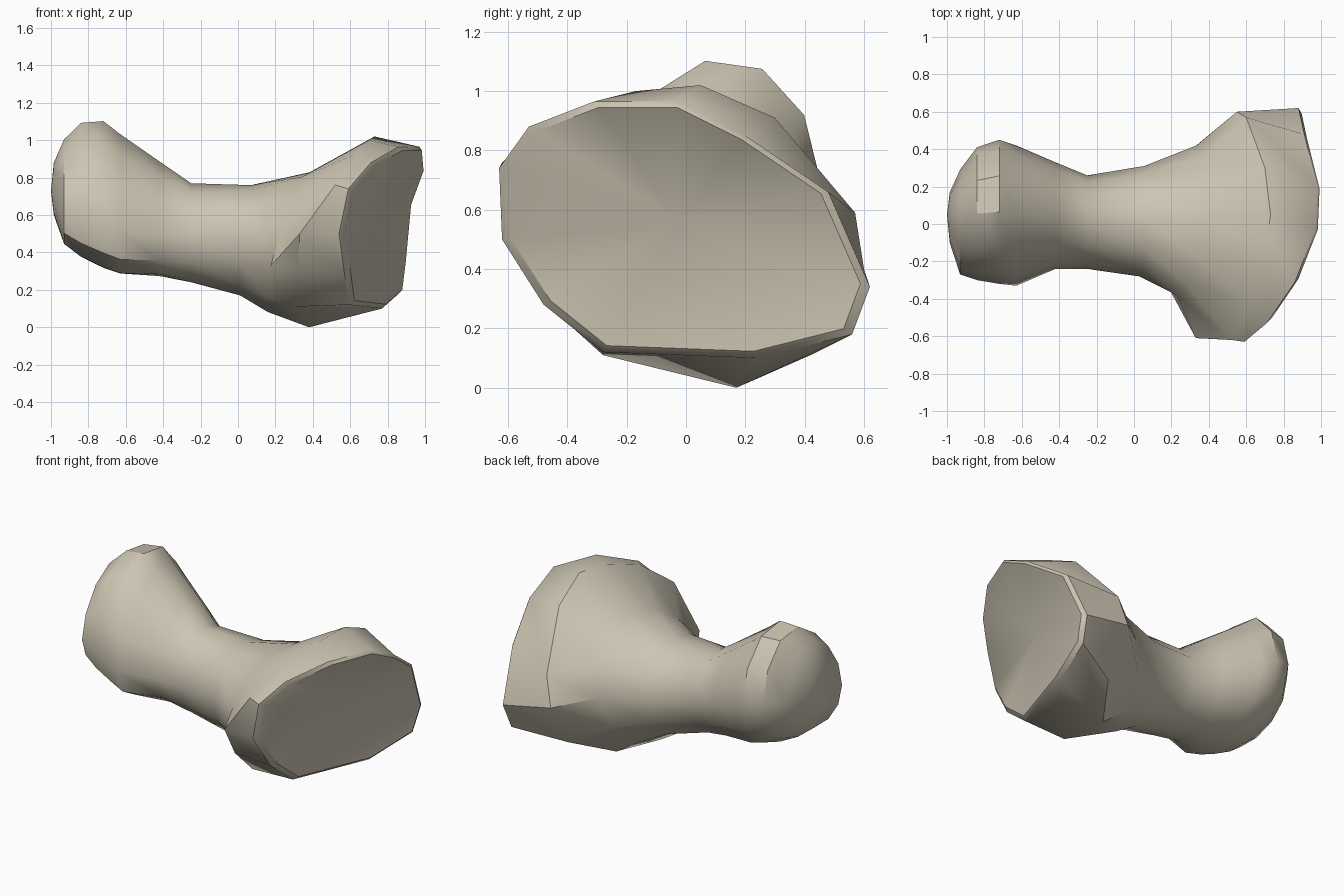
import bpy
import bmesh
from math import cos, sin, tau
from mathutils import Vector

SIDES = 12

default_cube = bpy.data.objects.get("Cube")
if default_cube:
    bpy.data.objects.remove(default_cube, do_unlink=True)


def make_material(name, colour):
    material = bpy.data.materials.new(name)
    material.use_nodes = True
    material.diffuse_color = (*colour, 1)
    shader = material.node_tree.nodes["Principled BSDF"]
    shader.inputs["Base Color"].default_value = (*colour, 1)
    shader.inputs["Roughness"].default_value = 0.8
    return material


def section(x, front, back, low, high, lean, slant_y=0, slant_z=0):
    """Oval cross-section, leaning most at its front, with an optional slant."""
    centre_y, radius_y = (front + back) / 2, (back - front) / 2
    centre_z, radius_z = (low + high) / 2, (high - low) / 2
    points = []
    for i in range(SIDES):
        angle = tau * i / SIDES
        dy = radius_y * cos(angle)
        dz = radius_z * sin(angle + lean * (1 - cos(angle)) / 2)
        points.append(Vector((x + slant_y * dy + slant_z * dz,
                              centre_y + dy, centre_z + dz)))
    return points


def loft(name, rings, start_tip, end_tip, material):
    """Skin the rings and close both ends with a fan."""
    bm = bmesh.new()
    loops = [[bm.verts.new(point) for point in ring] for ring in rings]
    for near, far in zip(loops, loops[1:]):
        for i in range(SIDES):
            j = (i + 1) % SIDES
            bm.faces.new((near[i], near[j], far[j], far[i]))
    for loop, tip in ((loops[0], start_tip), (loops[-1], end_tip)):
        apex = bm.verts.new(tip)
        for i in range(SIDES):
            bm.faces.new((loop[i], loop[(i + 1) % SIDES], apex))
    bmesh.ops.recalc_face_normals(bm, faces=bm.faces)
    mesh = bpy.data.meshes.new(name)
    bm.to_mesh(mesh)
    bm.free()
    mesh.materials.append(material)
    obj = bpy.data.objects.new(name, mesh)
    bpy.context.collection.objects.link(obj)
    bpy.context.view_layer.objects.active = obj
    obj.select_set(True)
    bpy.ops.object.shade_smooth_by_angle(angle=0.65)
    obj.select_set(False)
    return obj


bone_material = make_material("pale bone", (0.61, 0.56, 0.45))

# Rounded knob, narrow shaft and neck
rings = [
    section(-0.985, -0.10, 0.17, 0.60, 0.88, 0.2),
    section(-0.93, -0.27, 0.29, 0.44, 1.01, 0.4),
    section(-0.84, -0.30, 0.41, 0.37, 1.10, 0.4),
    section(-0.72, -0.32, 0.45, 0.31, 1.11, 0.4),
    section(-0.63, -0.33, 0.42, 0.28, 1.04, 0.4),
    section(-0.42, -0.24, 0.33, 0.27, 0.89, 0.3),
    section(-0.25, -0.24, 0.26, 0.24, 0.77, 0.1),
    section(0.04, -0.28, 0.31, 0.17, 0.76, -0.1, 0.05, 0.1),
    section(0.27, -0.38, 0.42, 0.08, 0.83, -0.2, 0.16, 0.3),
]

# Widest part of the flared head
flare = [Vector(p) for p in (
    (0.55, 0.6, 0.4), (0.6, 0.57, 0.59), (0.7, 0.3, 0.91),
    (0.73, 0.05, 1.02), (0.7, -0.17, 1), (0.62, -0.42, 0.92),
    (0.52, -0.62, 0.76), (0.33, -0.61, 0.5), (0.32, -0.49, 0.3),
    (0.3, -0.28, 0.11), (0.38, 0.17, 0), (0.55, 0.42, 0.11))]

# Uneven rim of the end, then its narrow bevel and shallow hollow
rim = [Vector(p) for p in (
    (0.88, 0.62, 0.34), (0.91, 0.48, 0.66), (0.98, 0.2, 0.85),
    (0.97, -0.03, 0.965), (0.86, -0.31, 0.965), (0.71, -0.53, 0.88),
    (0.59, -0.63, 0.74), (0.54, -0.62, 0.5), (0.57, -0.48, 0.28),
    (0.59, -0.28, 0.12), (0.77, 0.24, 0.1), (0.86, 0.56, 0.18))]
end_centre = Vector((0.72, -0.02, 0.56))
bevel = [p.lerp(end_centre, 0.05) + Vector((0.025, 0, 0)) for p in rim]

loft("bone", rings + [flare, rim, bevel], Vector((-1, 0.05, 0.73)),
     end_centre, bone_material)
